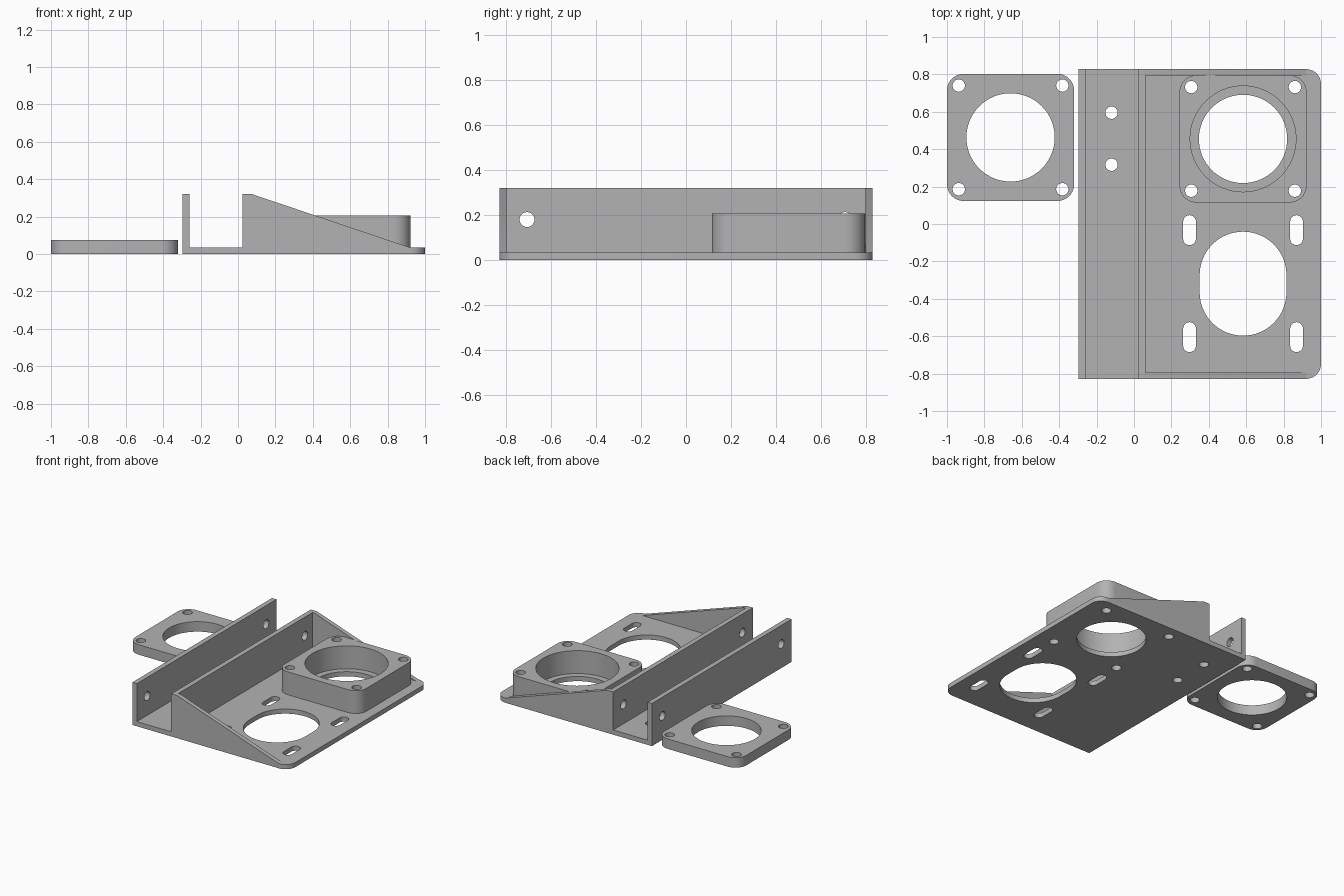
import bpy
import bmesh
from math import pi, cos, sin, radians
from mathutils import Matrix

if "Cube" in bpy.data.objects:
    bpy.data.objects.remove(bpy.data.objects["Cube"])

# One grey for the whole model
grey = bpy.data.materials.new("plain grey")
grey.use_nodes = True
colour = (0.45, 0.45, 0.45, 1)
grey.diffuse_color = colour
grey.node_tree.nodes["Principled BSDF"].inputs["Base Color"].default_value = colour


def arc(x, y, r, start, end, steps):
    """Points on an arc, angles in quarter turns."""
    angles = [(start + (end - start) * i / steps) * pi / 2 for i in range(steps + 1)]
    return [(x + r * cos(a), y + r * sin(a)) for a in angles]


def circle(x, y, r, steps=64):
    return arc(x, y, r, 0, 4, steps)[:-1]


def slot(x, y, r, half, steps=16):
    """Hole with round ends, stretched along y."""
    return arc(x, y + half, r, 0, 2, steps) + arc(x, y - half, r, 2, 4, steps)


def rounded(x, y, half, r):
    h = half - r
    signs = [(1, 1), (-1, 1), (-1, -1), (1, -1)]
    return [p for q, (sx, sy) in enumerate(signs)
            for p in arc(x + sx * h, y + sy * h, r, q, q + 1, 10)]


def rect(x0, y0, x1, y1):
    return [(x0, y0), (x1, y0), (x1, y1), (x0, y1)]


def bolt_holes(x, y, spread=0.277, r=0.033):
    return [circle(x + sx * spread, y + sy * spread, r, 32)
            for sx in (-1, 1) for sy in (-1, 1)]


# Columns are the profile's across, up and depth directions
FLAT = Matrix.Identity(4)
ALONG_X = Matrix(((0, 0, 1, 0), (1, 0, 0, 0), (0, 1, 0, 0), (0, 0, 0, 1)))
ALONG_Y = Matrix(((1, 0, 0, 0), (0, 0, -1, 0), (0, 1, 0, 0), (0, 0, 0, 1)))


def extrude(name, loops, low, high, basis=FLAT):
    """Solid from an outline followed by its holes."""
    curve = bpy.data.curves.new(name + "_profile", "CURVE")
    curve.dimensions = "2D"
    curve.fill_mode = "BOTH"
    curve.extrude = (high - low) / 2
    for loop in loops:
        spline = curve.splines.new("POLY")
        spline.points.add(len(loop) - 1)
        for point, (u, v) in zip(spline.points, loop):
            point.co = (u, v, 0, 1)
        spline.use_cyclic_u = True
    helper = bpy.data.objects.new(name + "_helper", curve)
    bpy.context.collection.objects.link(helper)
    graph = bpy.context.evaluated_depsgraph_get()
    mesh = bpy.data.meshes.new_from_object(helper.evaluated_get(graph))
    bpy.data.objects.remove(helper)

    bm = bmesh.new()
    bm.from_mesh(mesh)
    bmesh.ops.remove_doubles(bm, verts=bm.verts, dist=0.0001)
    bm.transform(basis @ Matrix.Translation((0, 0, (low + high) / 2)))
    bmesh.ops.recalc_face_normals(bm, faces=bm.faces)
    bm.to_mesh(mesh)
    bm.free()
    mesh.materials.clear()
    mesh.materials.append(grey)
    obj = bpy.data.objects.new(name, mesh)
    bpy.context.collection.objects.link(obj)
    bpy.ops.object.select_all(action="DESELECT")
    obj.select_set(True)
    bpy.context.view_layer.objects.active = obj
    bpy.ops.object.shade_smooth_by_angle(angle=radians(30))
    return obj


BASE = 0.035      # base thickness
TOP = 0.32        # wall height
WIDE = 0.828      # half width of the bracket
INNER = 0.795     # inner side of the gussets
CX, CY = 0.583, 0.455   # middle of the round mount

# Base plate with rounded right-hand corners and all its openings
outline = ([(-0.297, WIDE), (-0.297, -WIDE)]
           + arc(0.92, -WIDE + 0.08, 0.08, 3, 4, 10)
           + arc(0.92, WIDE - 0.08, 0.08, 0, 1, 10))
slots = [slot(CX + sx * 0.286, y, 0.034, 0.046)
         for sx in (-1, 1) for y in (-0.033, -0.605)]
cable_holes = [circle(-0.12, y, 0.033, 32) for y in (0.595, 0.317)]
extrude("base_plate",
        [outline, circle(CX, CY, 0.236), slot(CX, -0.319, 0.232, 0.046, 32)]
        + bolt_holes(CX, CY) + slots + cable_holes, 0, BASE)

# Two upright walls with a hole near each end
wall_holes = [circle(sy * 0.705, 0.18, 0.033, 32) for sy in (-1, 1)]
extrude("outer_wall", [rect(-WIDE, BASE, WIDE, TOP)] + wall_holes,
        -0.297, -0.26, ALONG_X)
extrude("inner_wall", [rect(-INNER, BASE, INNER, TOP)] + wall_holes,
        0.025, 0.062, ALONG_X)

# Sloping gussets at both ends
gusset = [(0.025, BASE), (0.92, BASE), (0.075, TOP), (0.025, TOP)]
extrude("front_gusset", [gusset], INNER, WIDE, ALONG_Y)
extrude("back_gusset", [gusset], -WIDE, -INNER, ALONG_Y)

# Raised square mount with a wide round recess
extrude("raised_mount",
        [rounded(CX, CY, 0.34, 0.09), circle(CX, CY, 0.283)]
        + bolt_holes(CX, CY), BASE, 0.207)

# Loose clamping plate beside the bracket
extrude("loose_plate",
        [rounded(-0.66, 0.463, 0.34, 0.09), circle(-0.66, 0.463, 0.236)]
        + bolt_holes(-0.66, 0.463), 0, 0.075)
